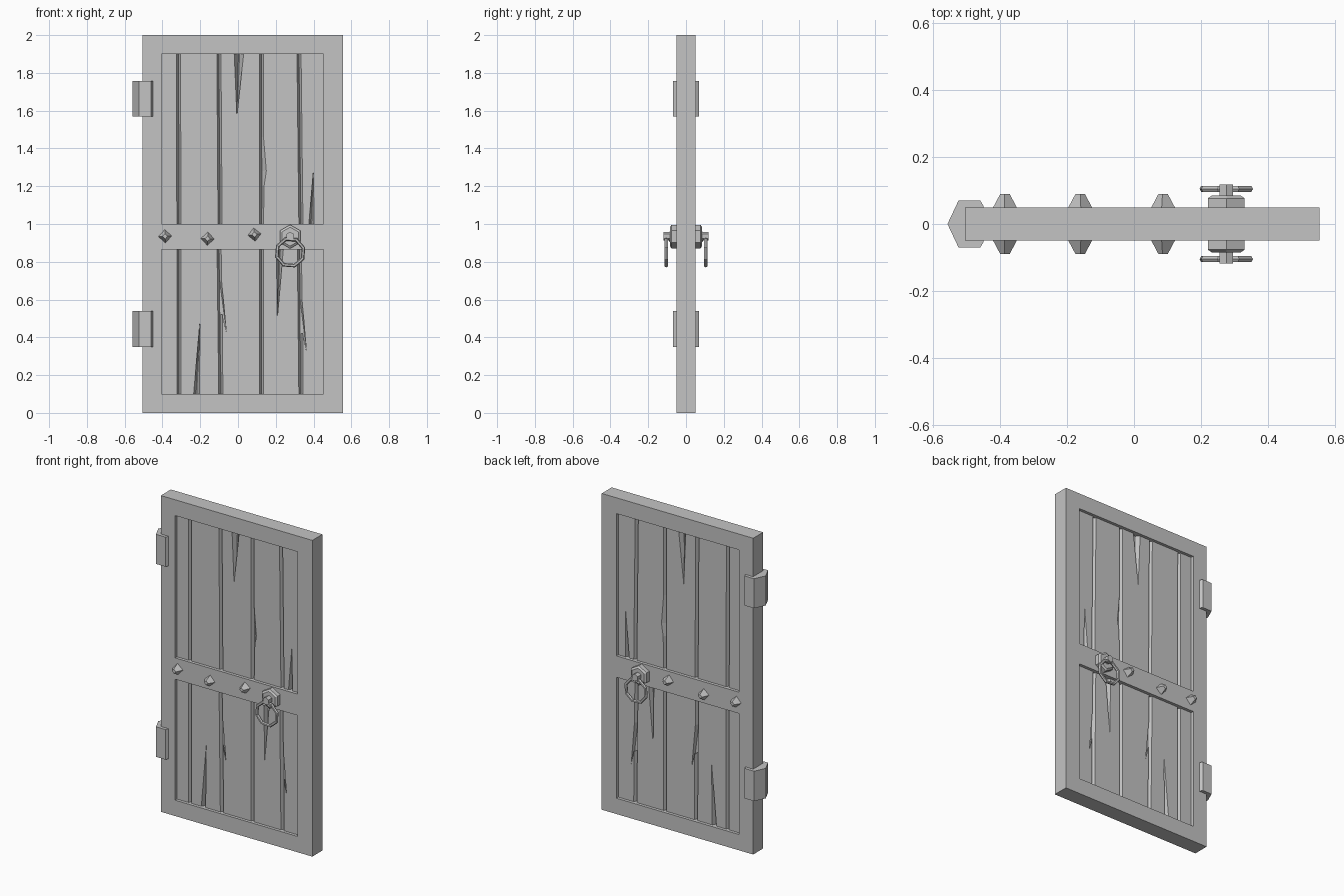
import bpy, bmesh
from math import pi, sin, cos

cube = bpy.data.objects.get("Cube")
if cube:
    bpy.data.objects.remove(cube, do_unlink=True)

grey = bpy.data.materials.new("plain grey")
grey.use_nodes = True
grey.diffuse_color = (0.55, 0.55, 0.55, 1)
grey.node_tree.nodes["Principled BSDF"].inputs["Base Color"].default_value = grey.diffuse_color


def add_object(name, bm, mirror=False):
    bmesh.ops.recalc_face_normals(bm, faces=bm.faces)
    mesh = bpy.data.meshes.new(name)
    bm.to_mesh(mesh)
    bm.free()
    mesh.materials.append(grey)
    obj = bpy.data.objects.new(name, mesh)
    bpy.context.collection.objects.link(obj)
    if mirror:  # repeat the front part on the back
        mod = obj.modifiers.new("both sides", 'MIRROR')
        mod.use_axis = (False, True, False)
        mod.use_mirror_merge = False
    return obj


def loft(name, rings, mirror=False):
    """Closed solid through matching rings of points."""
    bm = bmesh.new()
    loops = [[bm.verts.new(p) for p in ring] for ring in rings]
    for a, b in zip(loops, loops[1:]):
        for i in range(len(a)):
            j = (i + 1) % len(a)
            bm.faces.new((a[i], a[j], b[j], b[i]))
    bm.faces.new(loops[0])
    bm.faces.new(loops[-1])
    return add_object(name, bm, mirror)


def turned(name, x, z, sides, steps, turn=0.0):
    """Faceted part pointing out of the door; steps are (radius, depth)."""
    angles = [pi / 2 + turn + 2 * pi * i / sides for i in range(sides)]
    rings = [[(x + r * cos(a), -y, z + r * sin(a)) for a in angles] for r, y in steps]
    return loft(name, rings, True)


# Door frame with its cross bar, one sheet with two openings, thickened
LEFT, RIGHT = -0.405, 0.452
xs = [-0.505, LEFT, RIGHT, 0.555]
zs = [0, 0.1, 0.865, 1.0, 1.9, 2.0]
bm = bmesh.new()
grid = [[bm.verts.new((x, 0, z)) for x in xs] for z in zs]
for r in range(5):
    for c in range(3):
        if c != 1 or r in (0, 2, 4):
            bm.faces.new((grid[r][c], grid[r][c + 1], grid[r + 1][c + 1], grid[r + 1][c]))
frame = add_object("door_frame", bm)
thick = frame.modifiers.new("thickness", 'SOLIDIFY')
thick.thickness = 0.1
thick.offset = 0

# Thin core behind the planks
loft("panel_core", [[(x, y, z) for x, z in ((LEFT, 0.1), (RIGHT, 0.1), (RIGHT, 1.9), (LEFT, 1.9))]
                    for y in (-0.01, 0.01)])

# Planks: outlines of (x, z, slope), slope being the sideways shift at the groove floor
GAP = 0.011


def wedge(x0, x1, tip_x, base_z, tip_z):
    half = (x1 - x0) * 0.45
    return [(x0, base_z, half), (tip_x, tip_z, 0), (x1, base_z, -half)]


def plank(name, z0, z1, left, right, bottom=(), top=(), side=()):
    outline = [(left[0] + GAP, z0, -GAP), *bottom,
               (right[0] - GAP, z0, GAP), (right[1] - GAP, z1, GAP),
               *top, (left[1] + GAP, z1, -GAP), *side]
    loft(name, [[(x, -0.031, z) for x, z, s in outline],
                [(x + s, -0.009, z) for x, z, s in outline]], True)


# Seam positions as (x at the bottom, x at the top)
ends = (LEFT - GAP, LEFT - GAP), (RIGHT + GAP, RIGHT + GAP)
upper = [ends[0], (-0.313, -0.315), (-0.095, -0.101), (0.124, 0.124), (0.333, 0.323), ends[1]]
lower = [ends[0], (-0.313, -0.313), (-0.091, -0.1), (0.124, 0.124), (0.333, 0.325), ends[1]]

# Splits in the wood, by plank number
upper_splits = {
    2: dict(top=wedge(-0.02, 0.03, -0.006, 1.9, 1.57)[::-1]),
    3: dict(side=[(0.135, 1.46, -GAP), (0.15, 1.28, -0.024), (0.138, 1.2, -GAP)]),
    4: dict(bottom=wedge(0.375, 0.402, 0.4, 1.0, 1.29)),
}
lower_splits = {
    1: dict(bottom=wedge(-0.235, -0.205, -0.2, 0.1, 0.5)),
    2: dict(side=[(-0.087, 0.7, -GAP), (-0.062, 0.43, 0), (-0.083, 0.52, -GAP)]),
    3: dict(top=wedge(0.203, 0.24, 0.208, 0.865, 0.5)[::-1]),
    4: dict(side=[(0.339, 0.6, -GAP), (0.362, 0.33, 0), (0.343, 0.42, -GAP)]),
}
for label, seams, splits, z0, z1 in (("upper", upper, upper_splits, 1.0, 1.9),
                                     ("lower", lower, lower_splits, 0.1, 0.865)):
    for i in range(5):
        plank(f"{label}_plank_{i + 1}", z0, z1, seams[i], seams[i + 1], **splits.get(i, {}))

# Hinges wrapped round the edge
half = [(-0.525, 0.07), (-0.46, 0.07), (-0.45, 0.054)]
profile = [(-0.558, 0)] + half + [(x, -y) for x, y in reversed(half)]
for name, z0, z1 in (("upper_hinge", 1.57, 1.757), ("lower_hinge", 0.35, 0.54)):
    loft(name, [[(x, y, z) for x, y in profile] for z in (z0, z1)])

# Studs on the cross bar
for i, (x, z, turn) in enumerate([(-0.386, 0.935, 0.05), (-0.161, 0.922, -0.05), (0.087, 0.944, 0.12)]):
    turned(f"stud_{i + 1}", x, z, 4, [(0.038, 0.045), (0.014, 0.09)], turn)

# Handle plate, knob and ring
HX = 0.276
turned("handle_plate", HX, 0.933, 6, [(0.063, 0.045), (0.063, 0.077), (0.05, 0.085)])
turned("handle_knob", HX, 0.935, 6, [(0.023, 0.08), (0.023, 0.118)])

bm = bmesh.new()
MAJOR, MINOR = 8, 6
ring = []
for i in range(MAJOR):
    a = 2 * pi * (i + 0.4) / MAJOR
    section = []
    for j in range(MINOR):
        b = 2 * pi * j / MINOR
        r = 0.074 + 0.01 * cos(b)
        section.append(bm.verts.new((HX + r * cos(a), -0.105 + 0.01 * sin(b), 0.85 + r * sin(a))))
    ring.append(section)
for i in range(MAJOR):
    for j in range(MINOR):
        n, k = ring[(i + 1) % MAJOR], (j + 1) % MINOR
        bm.faces.new((ring[i][j], n[j], n[k], ring[i][k]))
add_object("handle_ring", bm, True)
